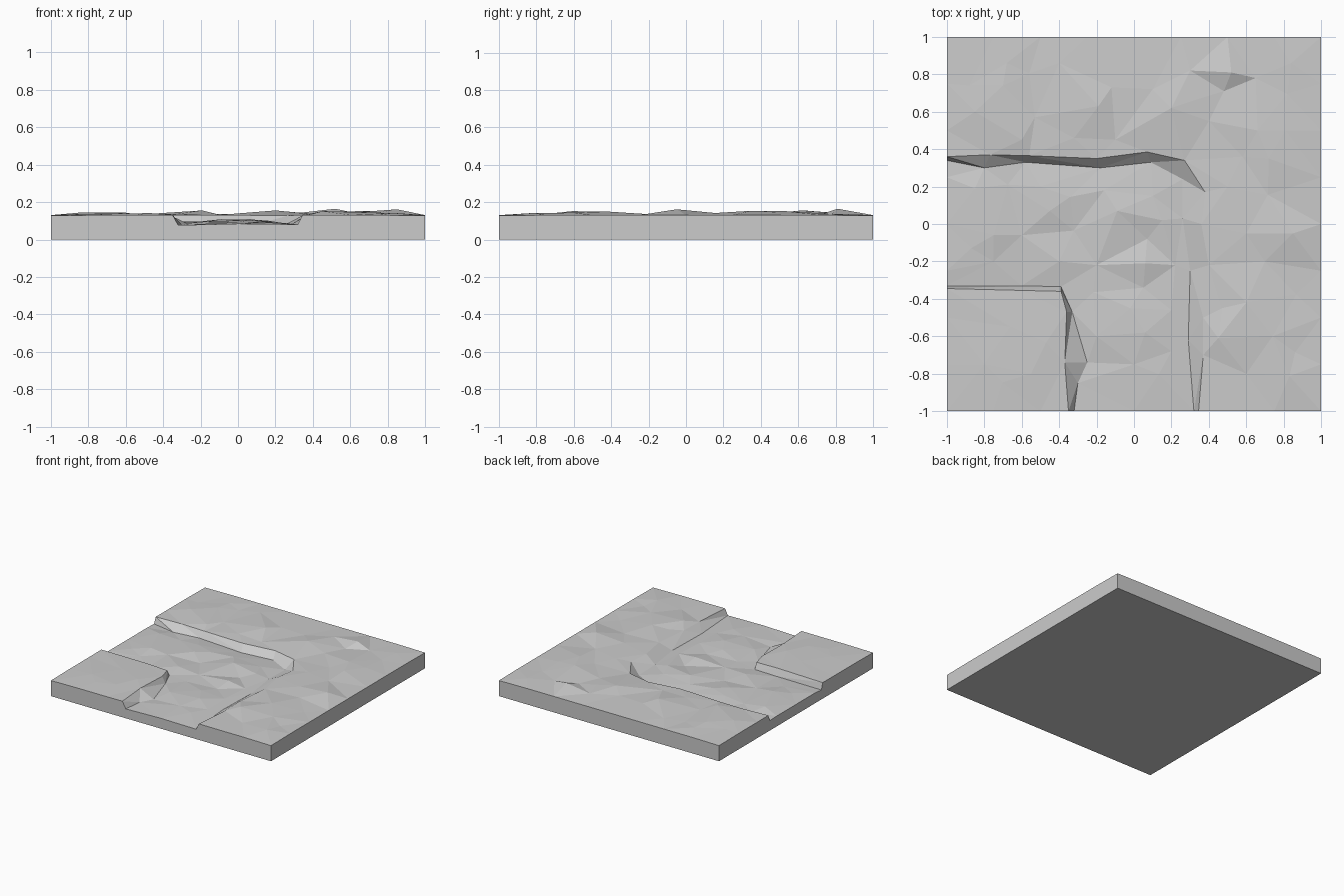
import bpy
import bmesh
import random
from mathutils import Vector
from mathutils.geometry import delaunay_2d_cdt, intersect_point_line

random.seed(4)
cube = bpy.data.objects.get("Cube")
if cube:
    bpy.data.objects.remove(cube, do_unlink=True)

GROUND, FLOOR = 0.132, 0.085

# Bank lines of the bent channel: upper rim and lower toe on each side
outer_rim = [(-1, .36), (-.77, .37), (-.56, .365), (-.2, .35), (.07, .385), (.27, .34),
             (.38, .17), (.36, 0), (.4, -.22), (.37, -.5), (.37, -.7), (.345, -1)]
outer_toe = [(-1, .34), (-.8, .3), (-.58, .33), (-.18, .3), (.09, .33), (.26, .24),
             (.26, .03), (.3, -.25), (.29, -.62), (.32, -1)]
inner_rim = [(-1, -.345), (-.6, -.355), (-.39, -.36), (-.36, -.47), (-.37, -.74), (-.35, -1)]
inner_toe = [(-1, -.33), (-.6, -.33), (-.39, -.335), (-.33, -.47), (-.25, -.74),
             (-.3, -.85), (-.32, -1)]

# Main facet corners: x, y and height above the local level
ground_peaks = [
    (.52, .81, .033), (.84, .86, .004), (.48, .71, 0), (.65, .78, .005),
    (.85, -.05, .03), (.72, .35, .022), (.2, .62, .024), (-.19, .63, .024),
    (-.32, .46, .006), (-.1, .45, 0), (-.12, .73, .006), (.1, .72, .006),
    (.3, .82, .008), (-.4, .86, .006), (-.68, .86, .006), (-.53, .57, .002),
    (-.88, .74, .004), (-.7, .74, .012), (-.85, .6, .012), (-.6, .45, .012),
    (.58, .36, .005), (.66, .5, .022), (.4, .55, .004), (.47, -.45, .004),
    (.6, -.42, .018), (.45, -.61, .02), (.74, -.6, .012), (.6, -.8, 0),
    (.6, -.05, .012), (.7, -.2, .004), (.5, .2, .008), (-.66, -.55, .006),
    (-.8, -.75, .006), (-.55, -.8, .008)]
floor_peaks = [
    (-.2, -.22, .006), (.06, -.21, .025), (.22, -.22, .006), (.05, -.34, .003),
    (-.02, -.45, .015), (.06, -.58, .02), (.2, -.68, .005), (0, -.75, .008),
    (-.2, -.6, .01), (.2, -.46, .008), (-.45, .07, .018), (-.6, -.06, .004),
    (-.5, .2, .012), (-.16, .18, .01), (.07, -.08, 0), (-.09, .07, .024),
    (.1, .15, .012), (-.75, -.06, .02), (-.85, .19, .016), (-.4, -.2, .014),
    (-.75, -.2, .004), (.15, .02, .018)]

verts, edges = [], []


def add(x, y, z):
    verts.append(Vector((x, y, z)))


def add_line(points, z):
    """Add a bank line whose edges the surface must follow."""
    for i, (x, y) in enumerate(points):
        if i:
            edges.append((len(verts) - 1, len(verts)))
        on_border = x == -1 or y == -1
        add(x, y, z if on_border else z + random.uniform(-.003, .005))


def in_channel(x, y):
    return x < .3 and y < .33 and not (x < -.34 and y < -.345)


def line_gap(x, y, line):
    """Distance from a point to a bank line."""
    p, best = Vector((x, y, 0)), 9
    for a, b in zip(line, line[1:]):
        a, b = Vector((*a, 0)), Vector((*b, 0))
        hit, t = intersect_point_line(p, a, b)
        near = a.lerp(b, min(max(t, 0), 1))
        best = min(best, (p - near).length)
    return best


banks = [outer_rim, outer_toe, inner_rim, inner_toe]
for line, level in zip(banks, (GROUND, FLOOR - .004, GROUND, FLOOR - .008)):
    add_line(line, level)
for x, y, h in ground_peaks:
    add(x, y, GROUND + h)
for x, y, h in floor_peaks:
    add(x, y, FLOOR + h)

# Tile border
for sx in (-1, 1):
    for sy in (-1, 1):
        add(sx, sy, .128)
steps = 8
for i in range(1, steps):
    t = -1 + 2 * i / steps
    for x, y in ((t, -1), (t, 1), (-1, t), (1, t)):
        if (x == -1 or y == -1) and min(line_gap(x, y, b) for b in banks) < .07:
            continue
        add(x, y, FLOOR if in_channel(x, y) else .131)

# Smaller irregular facets filling the gaps
for i in range(-5, 6):
    for j in range(-5, 6):
        x = i * .17 + random.uniform(-.05, .05)
        y = j * .17 + random.uniform(-.05, .05)
        crowded = any((v.xy - Vector((x, y))).length < .13 for v in verts)
        if crowded or min(line_gap(x, y, b) for b in banks) < .08:
            continue
        base = FLOOR if in_channel(x, y) else GROUND
        add(x, y, base + random.uniform(-.002, .014))

# Triangulated top surface
flat, _, tris, origin, _, _ = delaunay_2d_cdt([v.xy for v in verts], edges, [], 0, 1e-5)
bm = bmesh.new()
top = [bm.verts.new((p.x, p.y, verts[origin[k][0]].z)) for k, p in enumerate(flat)]
for tri in tris:
    bm.faces.new([top[k] for k in tri])

# Straight sides and underside
rim = [e for e in bm.edges if e.is_boundary]
skirt = bmesh.ops.extrude_edge_only(bm, edges=rim)["geom"]
for item in skirt:
    if isinstance(item, bmesh.types.BMVert):
        item.co.z = 0
bottom = [e for e in bm.edges if e.is_boundary]
bmesh.ops.contextual_create(bm, geom=bottom)
bmesh.ops.recalc_face_normals(bm, faces=bm.faces)

mesh = bpy.data.meshes.new("terrain_tile")
bm.to_mesh(mesh)
bm.free()
tile = bpy.data.objects.new("terrain_tile", mesh)
bpy.context.collection.objects.link(tile)

# Plain stone grey
stone = bpy.data.materials.new("stone_grey")
stone.use_nodes = True
grey = (.6, .6, .6, 1)
stone.diffuse_color = grey
stone.node_tree.nodes["Principled BSDF"].inputs["Base Color"].default_value = grey
mesh.materials.append(stone)
